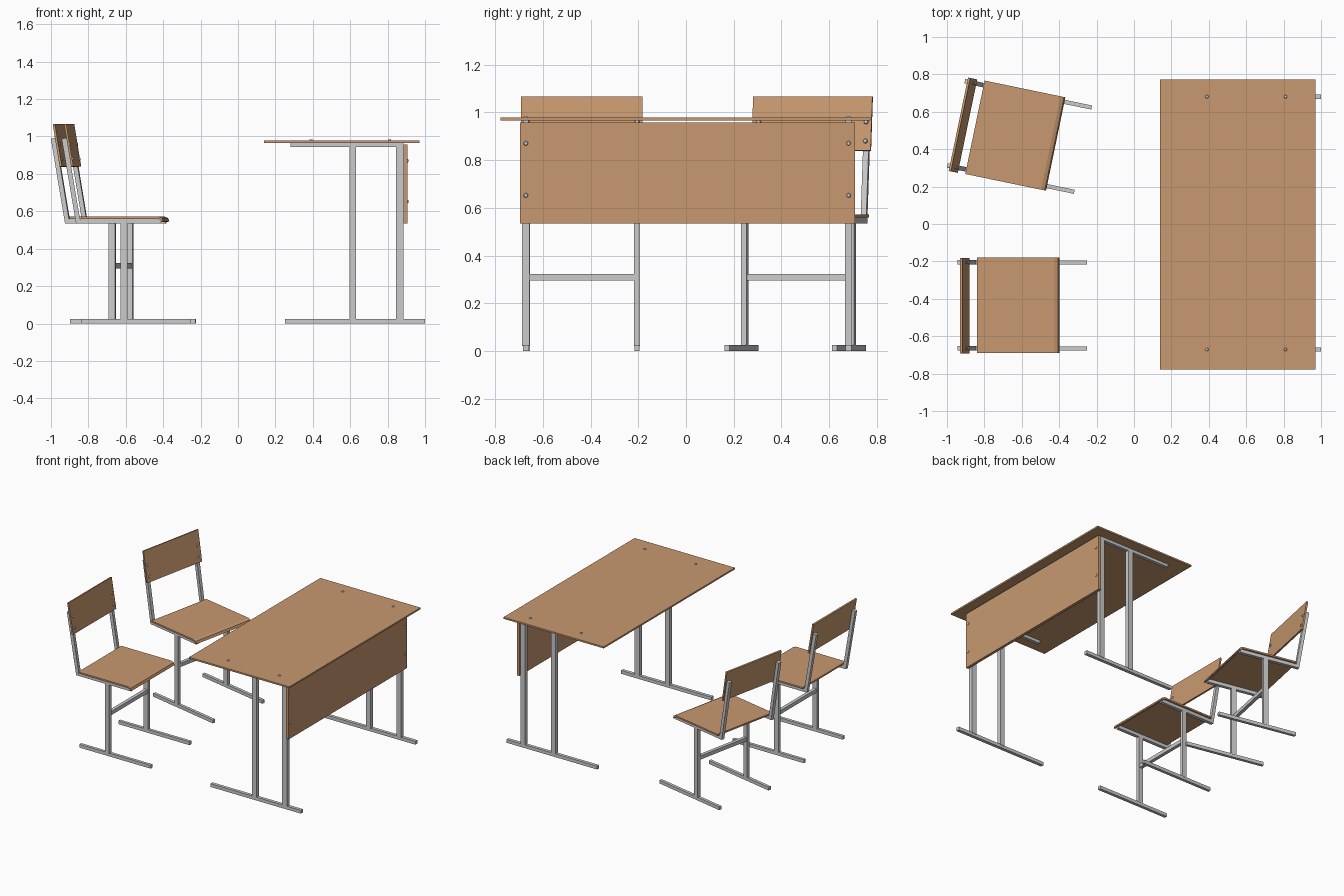
import bpy, bmesh, math
from mathutils import Matrix, Vector

if "Cube" in bpy.data.objects:
    bpy.data.objects.remove(bpy.data.objects["Cube"])


def material(name, rgb):
    m = bpy.data.materials.new(name)
    m.diffuse_color = (*rgb, 1)
    m.use_nodes = True
    m.node_tree.nodes["Principled BSDF"].inputs["Base Color"].default_value = m.diffuse_color
    return m


WOOD = material("warm_wood", (0.58, 0.32, 0.16))
METAL = material("grey_metal", (0.60, 0.60, 0.60))
IDENT = Matrix.Identity(4)


def finish(bm, name, mat, place):
    bmesh.ops.recalc_face_normals(bm, faces=bm.faces)
    me = bpy.data.meshes.new(name)
    bm.to_mesh(me)
    bm.free()
    me.materials.append(mat)
    ob = bpy.data.objects.new(name, me)
    ob.matrix_world = place
    bpy.context.collection.objects.link(ob)
    return ob


def prism(name, pts, y0, y1, mat, place=IDENT):
    """Side profile in x/z, extruded along y."""
    bm = bmesh.new()
    f = bm.faces.new([bm.verts.new((x, y0, z)) for x, z in pts])
    ext = bmesh.ops.extrude_face_region(bm, geom=[f])
    vs = [v for v in ext["geom"] if isinstance(v, bmesh.types.BMVert)]
    bmesh.ops.translate(bm, verts=vs, vec=(0, y1 - y0, 0))
    return finish(bm, name, mat, place)


def box(name, x0, x1, y0, y1, z0, z1, mat, place=IDENT):
    return prism(name, [(x0, z0), (x1, z0), (x1, z1), (x0, z1)], y0, y1, mat, place)


def screw(name, pos, axis, place=IDENT):
    """Low screw head facing along axis."""
    bm = bmesh.new()
    rot = Vector((0, 0, 1)).rotation_difference(Vector(axis)).to_matrix().to_4x4()
    bmesh.ops.create_cone(bm, cap_ends=True, segments=12, radius1=0.011, radius2=0.007,
                          depth=0.008, matrix=Matrix.Translation(pos) @ rot)
    return finish(bm, name, METAL, place)


def chair(label, x, y, angle):
    place = Matrix.Translation((x, y, 0)) @ Matrix.Rotation(math.radians(angle), 4, 'Z')
    # seat sheet with its front edge bent down
    prism(label + "_seat", [(-0.22, 0.560), (0.190, 0.560), (0.204, 0.555), (0.211, 0.543),
                            (0.221, 0.546), (0.214, 0.564), (0.194, 0.572), (-0.22, 0.572)],
          -0.255, 0.255, WOOD, place)
    # leaning backrest panel
    prism(label + "_backrest", [(-0.272, 0.838), (-0.260, 0.840), (-0.298, 1.067), (-0.310, 1.065)],
          -0.257, 0.253, WOOD, place)
    for side, s in (("right", -1), ("left", 1)):
        c = s * 0.23
        n = label + "_" + side
        # bent side tube under the seat and up the back
        prism(n + "_side_tube", [(0.208, 0.535), (-0.246, 0.535), (-0.323, 0.988),
                                 (-0.298, 0.992), (-0.225, 0.560), (0.208, 0.560)],
              c - 0.012, c + 0.012, METAL, place)
        box(n + "_post", -0.009, 0.028, c - 0.012, c + 0.012, 0.02, 0.536, METAL, place)
        box(n + "_foot", -0.22, 0.37, c - 0.011, c + 0.011, 0, 0.025, METAL, place)
        for z in (0.88, 0.96):
            screw(n + "_screw", (-0.260 - (z - 0.84) * 0.168 + 0.002, c, z), (0.986, 0, 0.165), place)
    box(label + "_crossbar", -0.003, 0.022, -0.225, 0.225, 0.295, 0.323, METAL, place)


chair("straight_chair", -0.62, -0.435, 0)
chair("turned_chair", -0.635, 0.4725, -11.7)

# desk boards
box("desk_top", 0.14, 0.97, -0.778, 0.773, 0.966, 0.978, WOOD)
box("desk_front_panel", 0.885, 0.906, -0.695, 0.707, 0.535, 0.957, WOOD)

# desk side frames
for side, c in (("right", -0.671), ("left", 0.681)):
    n = "desk_" + side
    box(n + "_foot", 0.25, 1.0, c - 0.012, c + 0.012, 0, 0.025, METAL)
    box(n + "_back_post", 0.595, 0.632, c - 0.015, c + 0.015, 0.02, 0.946, METAL)
    box(n + "_front_post", 0.846, 0.885, c - 0.015, c + 0.015, 0.02, 0.946, METAL)
    box(n + "_top_bar", 0.28, 0.885, c - 0.012, c + 0.012, 0.944, 0.966, METAL)
    for x in (0.39, 0.81):
        screw(n + "_top_screw", (x, c, 0.979), (0, 0, 1))
    for z in (0.652, 0.87):
        screw(n + "_panel_screw", (0.907, c, z), (1, 0, 0))
